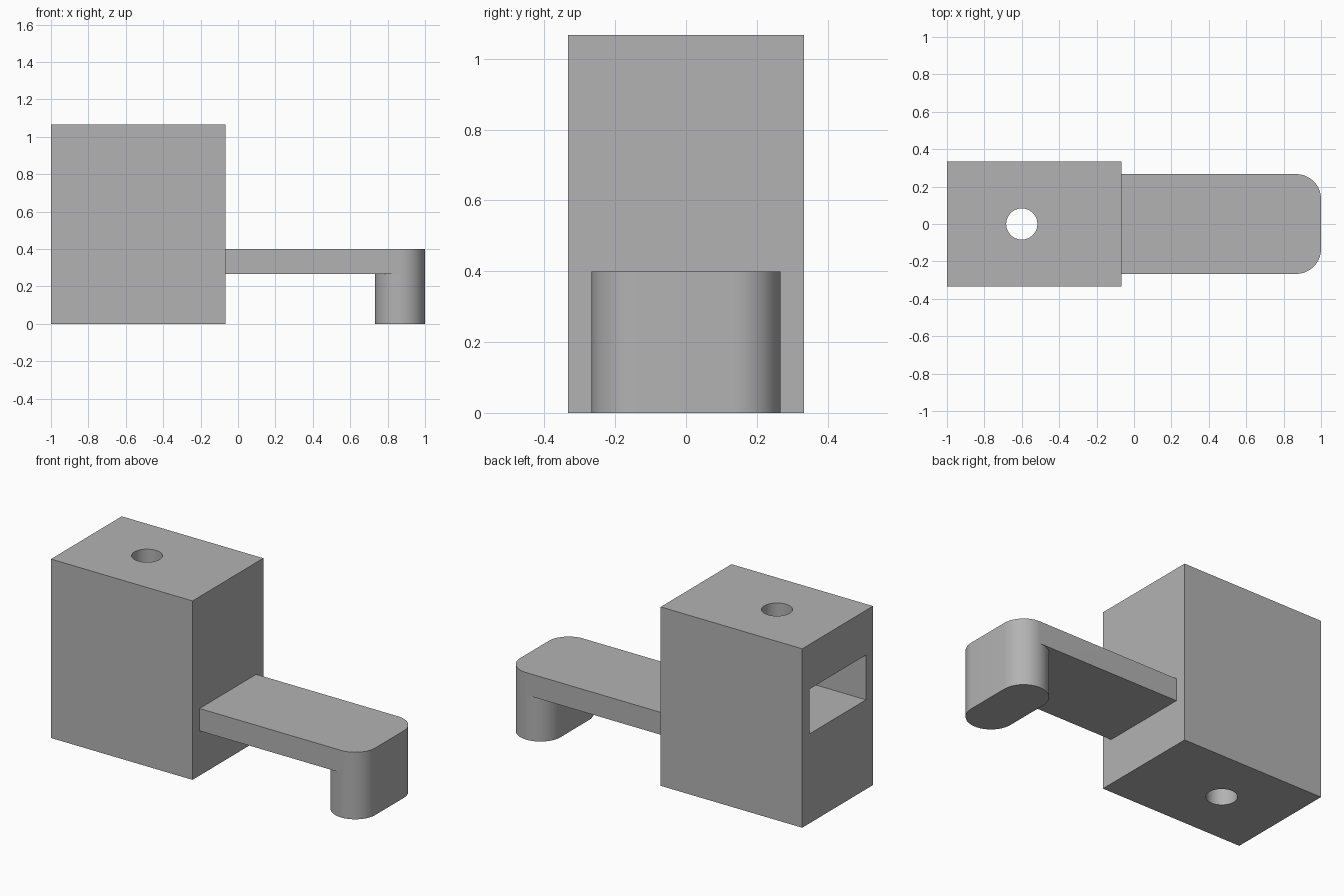
import bpy, bmesh, math

if "Cube" in bpy.data.objects:
    bpy.data.objects.remove(bpy.data.objects["Cube"])

U = 1 / 15                      # one design unit
GREY = (0.45, 0.45, 0.45, 1)
grey = bpy.data.materials.new("plain grey")
grey.use_nodes = True
grey.diffuse_color = GREY
grey.node_tree.nodes["Principled BSDF"].inputs["Base Color"].default_value = GREY


def prism(name, outline, z0, z1):
    """Extrude a flat outline from z0 to z1."""
    bm = bmesh.new()
    face = bm.faces.new([bm.verts.new((x, y, z0)) for x, y in outline])
    top = bmesh.ops.extrude_face_region(bm, geom=[face])["geom"]
    bmesh.ops.translate(bm, vec=(0, 0, z1 - z0),
                        verts=[v for v in top if isinstance(v, bmesh.types.BMVert)])
    bmesh.ops.recalc_face_normals(bm, faces=bm.faces)
    mesh = bpy.data.meshes.new(name)
    bm.to_mesh(mesh)
    bm.free()
    mesh.materials.append(grey)
    obj = bpy.data.objects.new(name, mesh)
    bpy.context.collection.objects.link(obj)
    return obj


def arc(cx, cy, r, a0, a1, steps=16):
    return [(cx + r * math.cos(math.radians(a0 + (a1 - a0) * i / steps)),
             cy + r * math.sin(math.radians(a0 + (a1 - a0) * i / steps)))
            for i in range(steps + 1)]


def rect(x0, x1, half):
    return [(x0, -half), (x1, -half), (x1, half), (x0, half)]


def combine(obj, other, operation):
    """Apply a boolean and discard the helper."""
    other.hide_render = True
    mod = obj.modifiers.new(operation.lower(), "BOOLEAN")
    mod.operation, mod.object, mod.solver = operation, other, "EXACT"
    bpy.context.view_layer.objects.active = obj
    bpy.ops.object.modifier_apply(modifier=mod.name)
    bpy.data.objects.remove(other)


def smooth(obj):
    bpy.ops.object.select_all(action="DESELECT")
    obj.select_set(True)
    bpy.context.view_layer.objects.active = obj
    bpy.ops.object.shade_smooth_by_angle(angle=math.radians(30))


# Block with a side pocket and a vertical through hole
block_end = -1 + 14 * U
block = prism("block", rect(-1, block_end, 5 * U), 0, 16 * U)
combine(block, prism("pocket_cutter", rect(-1.1, -1 + 10 * U, 4 * U), 8 * U, 12 * U), "DIFFERENCE")
hole = arc(-1 + 6 * U, 0, 1.25 * U, 0, 360, 48)[:-1]
combine(block, prism("hole_cutter", hole, -0.1, 1.2), "DIFFERENCE")
smooth(block)

# Arm with a rounded tip, joined to a rounded foot
r, cx, cy = 2 * U, 1 - 2 * U, 2 * U
tip = arc(cx, -cy, r, -90, 0) + arc(cx, cy, r, 0, 90)
heel = arc(cx, cy, r, 90, 180)[1:] + arc(cx, -cy, r, 180, 270)[:-1]
arm = prism("arm", tip + [(block_end, 4 * U), (block_end, -4 * U)], 4 * U, 6 * U)
combine(arm, prism("foot", tip + heel, 0, 4 * U), "UNION")
smooth(arm)
